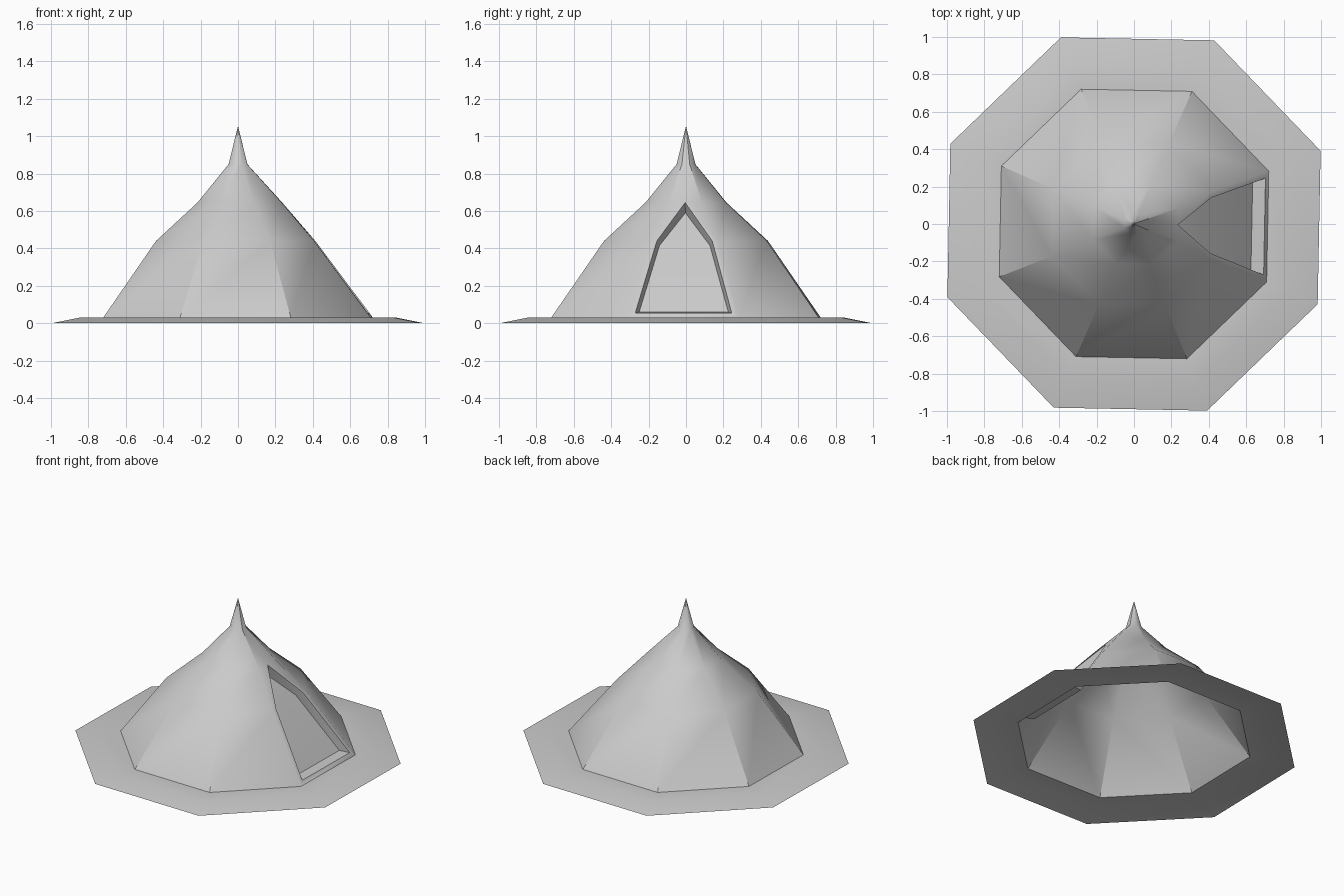
import bpy, bmesh, math
from mathutils import Matrix

cube = bpy.data.objects.get("Cube")
if cube:
    bpy.data.objects.remove(cube, do_unlink=True)

SIDES = 8
TURN = Matrix.Rotation(math.radians(-1.1), 4, 'Z')

canvas = bpy.data.materials.new("grey canvas")
canvas.use_nodes = True
GREY = (0.6, 0.6, 0.6, 1)
canvas.diffuse_color = GREY
canvas.node_tree.nodes["Principled BSDF"].inputs["Base Color"].default_value = GREY


def finish(name, bm, angle=36):
    """Turn a bmesh into a shaded object."""
    bm.transform(TURN)
    mesh = bpy.data.meshes.new(name)
    bm.to_mesh(mesh)
    bm.free()
    mesh.materials.append(canvas)
    obj = bpy.data.objects.new(name, mesh)
    bpy.context.collection.objects.link(obj)
    bpy.ops.object.select_all(action='DESELECT')
    obj.select_set(True)
    bpy.context.view_layer.objects.active = obj
    bpy.ops.object.shade_smooth_by_angle(angle=math.radians(angle))
    return obj


def octagon(bm, apothem, z, door_x=None):
    """Ring of corners; the two at the +x side may be pulled to door_x."""
    r = apothem / math.cos(math.pi / SIDES)
    ring = []
    for i in range(SIDES):
        a = (i - 0.5) * 2 * math.pi / SIDES
        x = door_x if door_x and i < 2 else r * math.cos(a)
        ring.append(bm.verts.new((x, r * math.sin(a), z)))
    return ring


def bridge(bm, low, high, skip_first=False):
    """Join two rings with quads, optionally leaving out the +x side."""
    for i in range(int(skip_first), SIDES):
        j = (i + 1) % SIDES
        bm.faces.new((low[i], low[j], high[j], high[i]))


# Ground skirt: sloped rim and flat inner band
bm = bmesh.new()
skirt = [octagon(bm, a, z) for a, z in ((0.99, 0), (0.84, 0.03), (0.715, 0.03))]
for low, high in zip(skirt, skirt[1:]):
    bridge(bm, low, high)
finish("ground_skirt", bm)

# Tent walls: eight sides, bulging low down and pinched to a spike
bm = bmesh.new()
foot = octagon(bm, 0.715, 0.03)
waist = octagon(bm, 0.435, 0.44, 0.41)
shoulder = octagon(bm, 0.215, 0.645, 0.235)
neck = octagon(bm, 0.05, 0.85)
tip = bm.verts.new((0, 0, 1.055))
for low, high in ((foot, waist), (waist, shoulder), (shoulder, neck)):
    bridge(bm, low, high, skip_first=True)
for i in range(SIDES):
    bm.faces.new((neck[i], neck[(i + 1) % SIDES], tip))

# Door side: wall around a pointed opening (right foot round to left foot)
OPENING = ((0.698, -0.258, 0.055), (0.41, -0.148, 0.44), (0.235, 0, 0.645),
           (0.41, 0.148, 0.44), (0.698, 0.258, 0.055))
PANEL = ((0.63, -0.238, 0.06), (0.36, -0.135, 0.415), (0.18, 0, 0.59),
         (0.36, 0.135, 0.415), (0.63, 0.238, 0.06))
hole = [bm.verts.new(p) for p in OPENING]
bm.faces.new((foot[0], foot[1], hole[4], hole[0]))
bm.faces.new((foot[0], hole[0], hole[1], waist[0]))
bm.faces.new((foot[1], waist[1], hole[3], hole[4]))
bm.faces.new((waist[0], hole[1], hole[2], shoulder[0]))
bm.faces.new((waist[1], shoulder[1], hole[2], hole[3]))
bm.faces.new((shoulder[0], hole[2], neck[0]))
bm.faces.new((shoulder[1], neck[1], hole[2]))
bm.faces.new((hole[2], neck[1], neck[0]))
finish("tent_walls", bm)

# Door reveal: the recessed sides and sill of the opening
bm = bmesh.new()
outer = [bm.verts.new(p) for p in OPENING]
inner = [bm.verts.new(p) for p in PANEL]
for i in range(5):
    j = (i + 1) % 5
    bm.faces.new((outer[i], inner[i], inner[j], outer[j]))
finish("door_reveal", bm, 20)

# Door panel: closed flap at the back of the recess
bm = bmesh.new()
v = [bm.verts.new(p) for p in PANEL]
bm.faces.new((v[0], v[4], v[3], v[1]))
bm.faces.new((v[1], v[3], v[2]))
finish("door_panel", bm)
